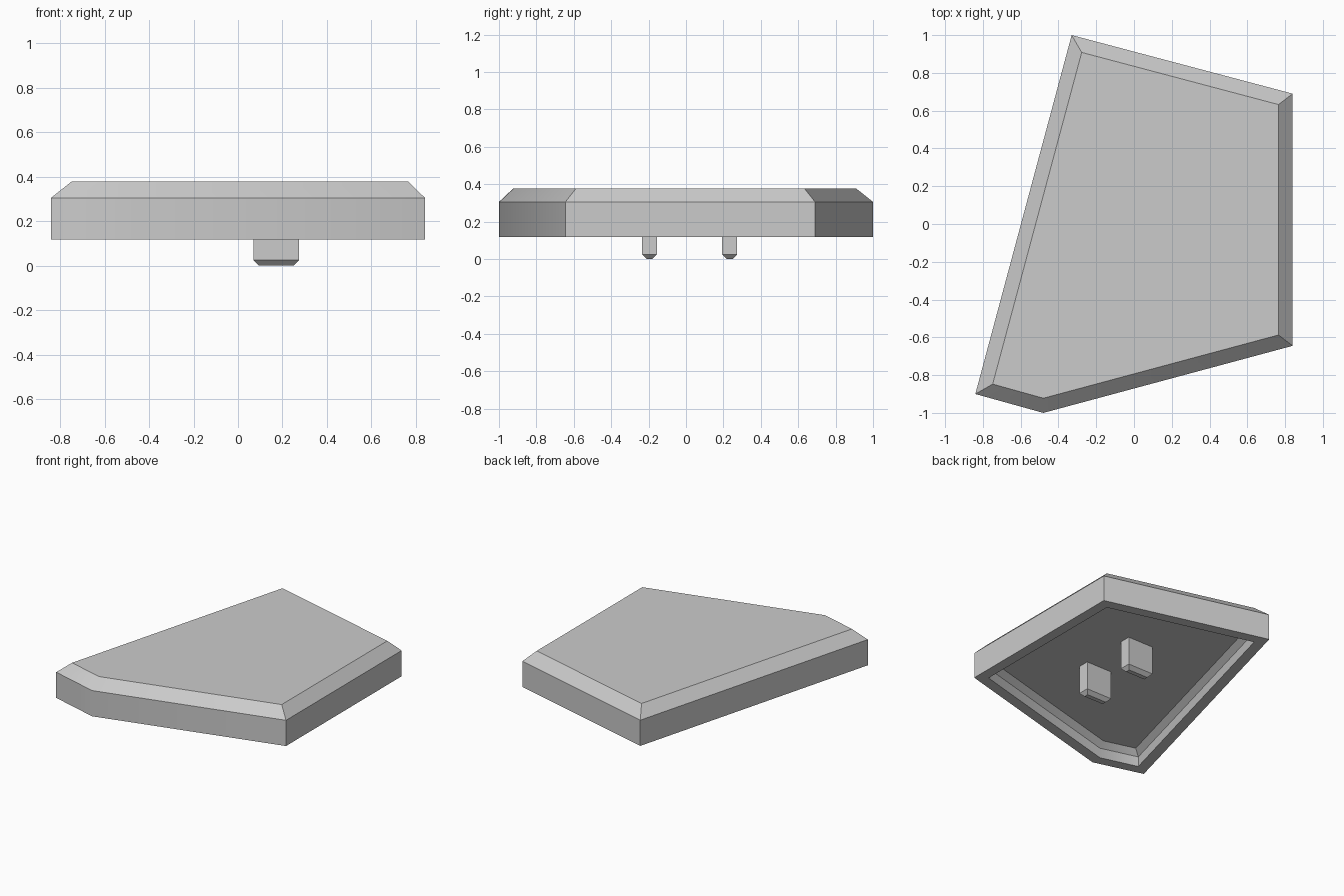
import bpy
import bmesh
import math
from mathutils import Vector

cube = bpy.data.objects.get("Cube")
if cube:
    bpy.data.objects.remove(cube, do_unlink=True)

# Single plain grey
grey = bpy.data.materials.new("light grey")
grey.use_nodes = True
colour = (0.6, 0.6, 0.6, 1)
grey.diffuse_color = colour
grey.node_tree.nodes["Principled BSDF"].inputs["Base Color"].default_value = colour


def inset(outline, d):
    """Move every edge of a counter-clockwise outline inward by d."""
    points = []
    for i, p in enumerate(outline):
        before = (p - outline[i - 1]).normalized()
        after = (outline[(i + 1) % len(outline)] - p).normalized()
        n1 = Vector((-before.y, before.x))
        n2 = Vector((-after.y, after.x))
        points.append(p + (n1 + n2) * d / (1 + n1.dot(n2)))
    return points


def loft(name, outline, rings):
    """Skin (inset, height) rings of one outline and cap both ends."""
    bm = bmesh.new()
    loops = [[bm.verts.new((p.x, p.y, z)) for p in inset(outline, d)]
             for d, z in rings]
    count = len(outline)
    for low, high in zip(loops, loops[1:]):
        for i in range(count):
            j = (i + 1) % count
            bm.faces.new((low[i], low[j], high[j], high[i]))
    bm.faces.new(loops[0][::-1])
    bm.faces.new(loops[-1])
    bmesh.ops.recalc_face_normals(bm, faces=bm.faces)
    mesh = bpy.data.meshes.new(name)
    bm.to_mesh(mesh)
    bm.free()
    mesh.materials.append(grey)
    obj = bpy.data.objects.new(name, mesh)
    bpy.context.collection.objects.link(obj)
    bpy.ops.object.select_all(action="DESELECT")
    obj.select_set(True)
    bpy.context.view_layer.objects.active = obj
    bpy.ops.object.shade_smooth_by_angle(angle=math.radians(35))
    return obj


# Hollow five-sided cap: ceiling, inner bevel, inner wall, rim, outer wall, top bevel
corners = [Vector(c) for c in ((-0.33, 1.0), (-0.84, -0.9), (-0.48, -1.0),
                               (0.84, -0.645), (0.84, 0.69))]
loft("cap_shell", corners, [(0.11, 0.23), (0.075, 0.19), (0.075, 0.117),
                            (0, 0.117), (0, 0.305), (0.075, 0.378)])

# Two mounting pegs under the ceiling, bevelled at the tip
for name, y in (("front_peg", -0.195), ("back_peg", 0.233)):
    base = [Vector((0.172 + sx * 0.103, y + sy * 0.041))
            for sx, sy in ((-1, -1), (1, -1), (1, 1), (-1, 1))]
    loft(name, base, [(0.025, 0), (0, 0.025), (0, 0.232)])
